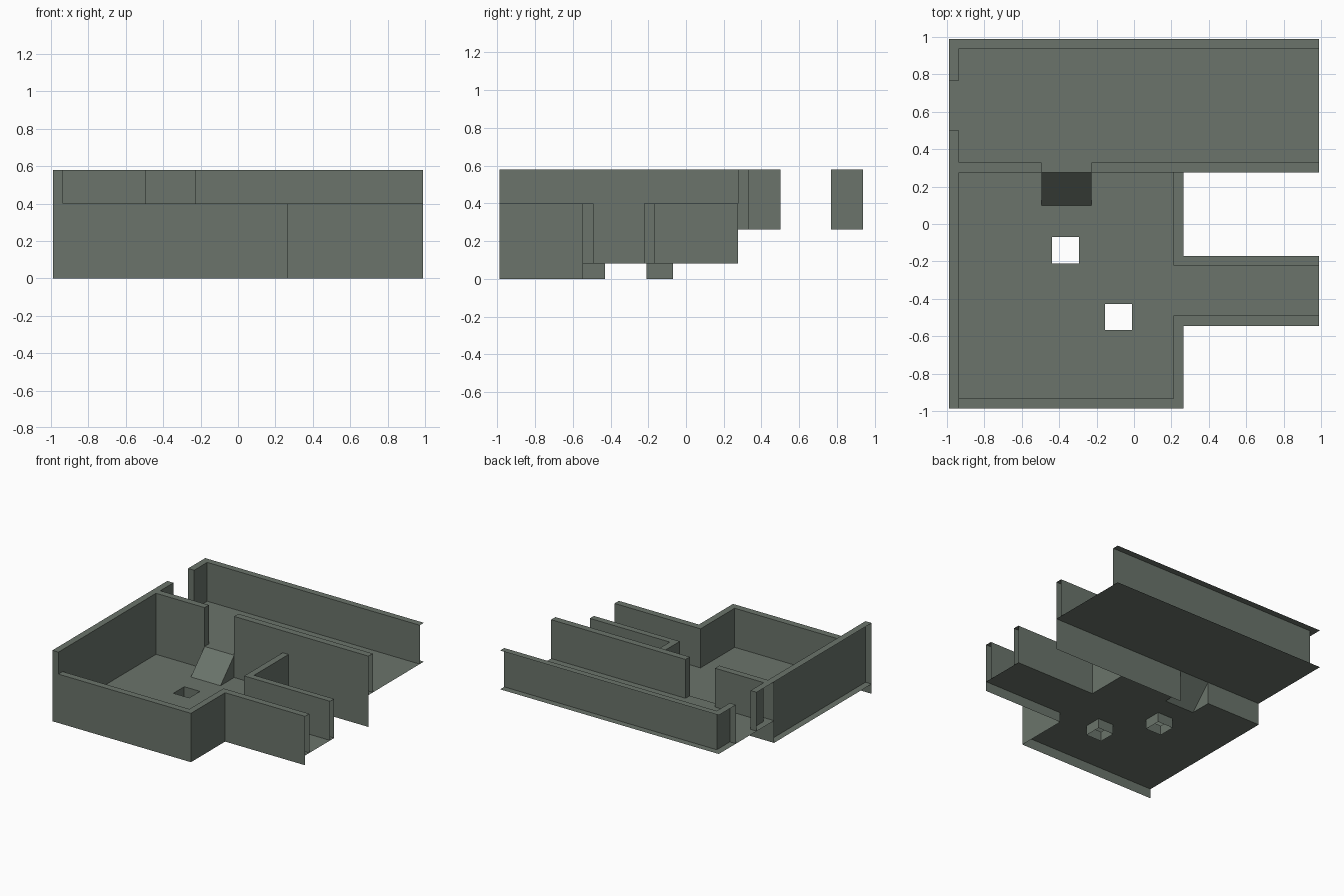
import bpy, bmesh

if "Cube" in bpy.data.objects:
    bpy.data.objects.remove(bpy.data.objects["Cube"])

mat = bpy.data.materials.new("grey green stone")
mat.diffuse_color = (0.145, 0.175, 0.147, 1)
mat.use_nodes = True
mat.node_tree.nodes["Principled BSDF"].inputs["Base Color"].default_value = mat.diffuse_color


def build(name, polys):
    bm = bmesh.new()
    for p in polys:
        bm.faces.new([bm.verts.new(c) for c in p])
    bmesh.ops.remove_doubles(bm, verts=bm.verts, dist=0.0005)
    me = bpy.data.meshes.new(name)
    bm.to_mesh(me)
    bm.free()
    me.materials.append(mat)
    ob = bpy.data.objects.new(name, me)
    bpy.context.collection.objects.link(ob)


def wall(name, path, z0, z1):
    """Thin upright sheet along a plan path."""
    build(name, [[(*a, z0), (*b, z0), (*b, z1), (*a, z1)]
                 for a, b in zip(path, path[1:])])


def plate(name, rects, z, holes=()):
    """Flat sheet made of rectangles (x0, x1, y0, y1), minus rectangular holes."""
    polys = []
    for x0, x1, y0, y1 in rects:
        xs = sorted({x0, x1} | {v for h in holes for v in h[:2] if x0 < v < x1})
        ys = sorted({y0, y1} | {v for h in holes for v in h[2:] if y0 < v < y1})
        for a, b in zip(xs, xs[1:]):
            for c, d in zip(ys, ys[1:]):
                mx, my = (a + b) / 2, (c + d) / 2
                if not any(h[0] < mx < h[1] and h[2] < my < h[3] for h in holes):
                    polys.append([(a, c, z), (b, c, z), (b, d, z), (a, d, z)])
    build(name, polys)


LO, UP, LOW_TOP, TOP = 0.08, 0.262, 0.40, 0.58   # floor and wall levels
L, LI, R = -0.99, -0.935, 0.99                   # outer left, inner left, right
F, FI = -0.987, -0.932                           # front wall
B, BI = 0.99, 0.937                              # back wall
M, MI = 0.275, 0.33                              # wall between room and hall
E, EI = 0.265, 0.212                             # right room wall
C0, C0I, C1I, C1 = -0.545, -0.49, -0.222, -0.17  # side passage
D0, D1 = -0.495, -0.227                          # ramp doorway
G0, G1 = 0.50, 0.768                             # left hall doorway

# floors with pits and ramp opening
pits = [(-0.438, -0.295, -0.21, -0.07), (-0.155, -0.012, -0.568, -0.428)]
ramp_hole = (D0, D1, 0.098, M)
plate("room_floor", [(L, E, F, M)], LO, pits + [ramp_hole])
plate("passage_floor", [(E, R, C0, C1)], LO)
plate("hall_floor", [(L, R, M, B)], UP)
for x0, x1, y0, y1 in pits:
    wall("pit_sides", [(x0, y0), (x1, y0), (x1, y1), (x0, y1), (x0, y0)], 0, LO)

# ramp with side triangles
y = ramp_hole[2]
build("ramp", [[(D0, y, LO), (D1, y, LO), (D1, M, UP), (D0, M, UP)]] +
      [[(x, y, LO), (x, M, LO), (x, M, UP)] for x in (D0, D1)])

# room and passage walls
wall("front_fascia", [(L, F), (E, F), (E, C0), (R, C0)], 0, LOW_TOP)
wall("front_inner_wall", [(LI, FI), (EI, FI), (EI, C0I), (R, C0I)], LO, LOW_TOP)
wall("left_wall_end", [(L, F), (LI, F)], LOW_TOP, TOP)
wall("left_wall", [(LI, F), (LI, M)], LO, TOP)
wall("passage_inner_wall", [(R, C1I), (EI, C1I), (EI, M)], LO, LOW_TOP)
wall("passage_outer_wall", [(R, C1), (E, C1), (E, M)], LO, LOW_TOP)

# dividing wall and hall walls
wall("divider_left", [(L, M), (D0, M)], LO, TOP)
wall("divider_right", [(D1, M), (R, M)], 0, TOP)
wall("hall_left_front", [(D0, M), (D0, MI), (LI, MI), (LI, G0), (L, G0)], UP, TOP)
wall("hall_front", [(D1, M), (D1, MI), (R, MI)], UP, TOP)
wall("hall_back", [(L, G1), (LI, G1), (LI, BI), (R, BI)], UP, TOP)

# wall caps
plate("low_wall_caps", [(LI, E, F, FI), (EI, E, FI, C0I), (E, R, C0, C0I),
                        (EI, E, C1I, M), (E, R, C1I, C1)], LOW_TOP)
plate("high_wall_caps", [(L, LI, F, M), (L, D0, M, MI), (D1, R, M, MI),
                         (L, LI, MI, G0), (L, LI, G1, BI), (L, R, BI, B)], TOP)
